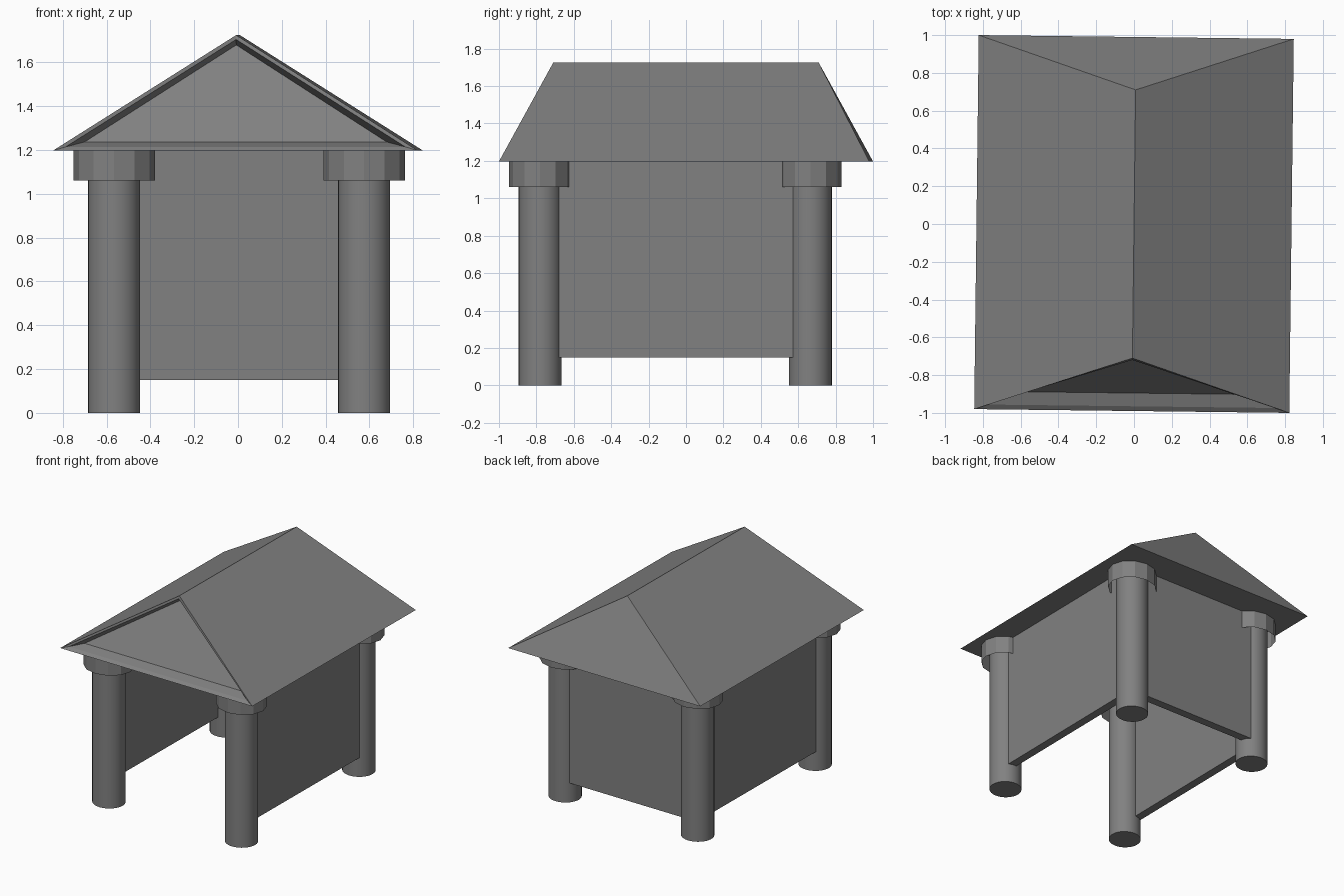
import bpy, bmesh, math
from mathutils import Matrix

cube = bpy.data.objects.get("Cube")
if cube:
    bpy.data.objects.remove(cube, do_unlink=True)

stone = bpy.data.materials.new("grey_stone")
stone.use_nodes = True
GREY = (0.22, 0.22, 0.22, 1)
stone.diffuse_color = GREY
stone.node_tree.nodes["Principled BSDF"].inputs["Base Color"].default_value = GREY

EAVE = 1.197
TWIST = Matrix.Rotation(-0.012, 4, "Z")


def finish(name, bm):
    bmesh.ops.recalc_face_normals(bm, faces=bm.faces)
    mesh = bpy.data.meshes.new(name)
    bm.to_mesh(mesh)
    bm.free()
    obj = bpy.data.objects.new(name, mesh)
    obj.data.materials.append(stone)
    bpy.context.collection.objects.link(obj)
    return obj


def drum(name, x, y, rx, ry, z0, z1, sides, smooth, closed):
    bm = bmesh.new()
    place = Matrix.Translation((x, y, (z0 + z1) / 2)) @ Matrix.Diagonal((rx, ry, 1, 1))
    bmesh.ops.create_cone(bm, cap_ends=closed, segments=sides, radius1=1, radius2=1,
                          depth=z1 - z0, matrix=place)
    for f in bm.faces:
        f.smooth = smooth and len(f.verts) == 4
    for e in bm.edges:
        e.smooth = abs(e.verts[0].co.z - e.verts[1].co.z) > 0.01
    return finish(name, bm)


def wall(name, x0, x1, y0, y1):
    bm = bmesh.new()
    z0, z1 = 0.15, EAVE
    place = (TWIST @ Matrix.Translation(((x0 + x1) / 2, (y0 + y1) / 2, (z0 + z1) / 2))
             @ Matrix.Diagonal((x1 - x0, y1 - y0, z1 - z0, 1)))
    bmesh.ops.create_cube(bm, size=1, matrix=place)
    return finish(name, bm)


# Four columns with open-bottomed capitals
for side, sx in (("left", 1), ("right", -1)):
    for end, y in (("front", -0.78), ("back", 0.665)):
        cx, cy = 0.005 + sx * 0.571, y
        drum(f"{end}_{side}_column", cx, cy, 0.119, 0.115, 0, EAVE, 32, True, True)
        drum(f"{end}_{side}_capital", cx, cy, 0.186, 0.167, 1.06, EAVE, 12, False, False)

# Two side walls and a back wall; the front stays open
wall("left_wall", 0.575, 0.64, -0.78, 0.67)
wall("right_wall", -0.63, -0.565, -0.78, 0.67)
wall("back_wall", -0.567, 0.577, 0.68, 0.745)

# Hipped roof with a recessed pediment at the front
bm = bmesh.new()


def triangle(x, y, z, apex_y, apex_z):
    return [bm.verts.new(co) for co in ((-x, y, z), (x, y, z), (0, apex_y, apex_z))]


back = triangle(0.834, 0.99, EAVE, 0.71, 1.725)
outer = triangle(0.834, -0.99, EAVE, -0.71, 1.725)
lip = triangle(0.775, -0.965, 1.215, -0.72, 1.705)
panel = triangle(0.69, -0.895, 1.237, -0.65, 1.68)

bm.faces.new(back)
bm.faces.new(panel)
bm.faces.new((outer[0], outer[1], back[1], back[0]))
for i in (0, 1):
    bm.faces.new((outer[i], outer[2], back[2], back[i]))
for a, b in ((outer, lip), (lip, panel)):
    for i in range(3):
        j = (i + 1) % 3
        bm.faces.new((a[i], a[j], b[j], b[i]))
bm.transform(TWIST)
finish("roof", bm)
